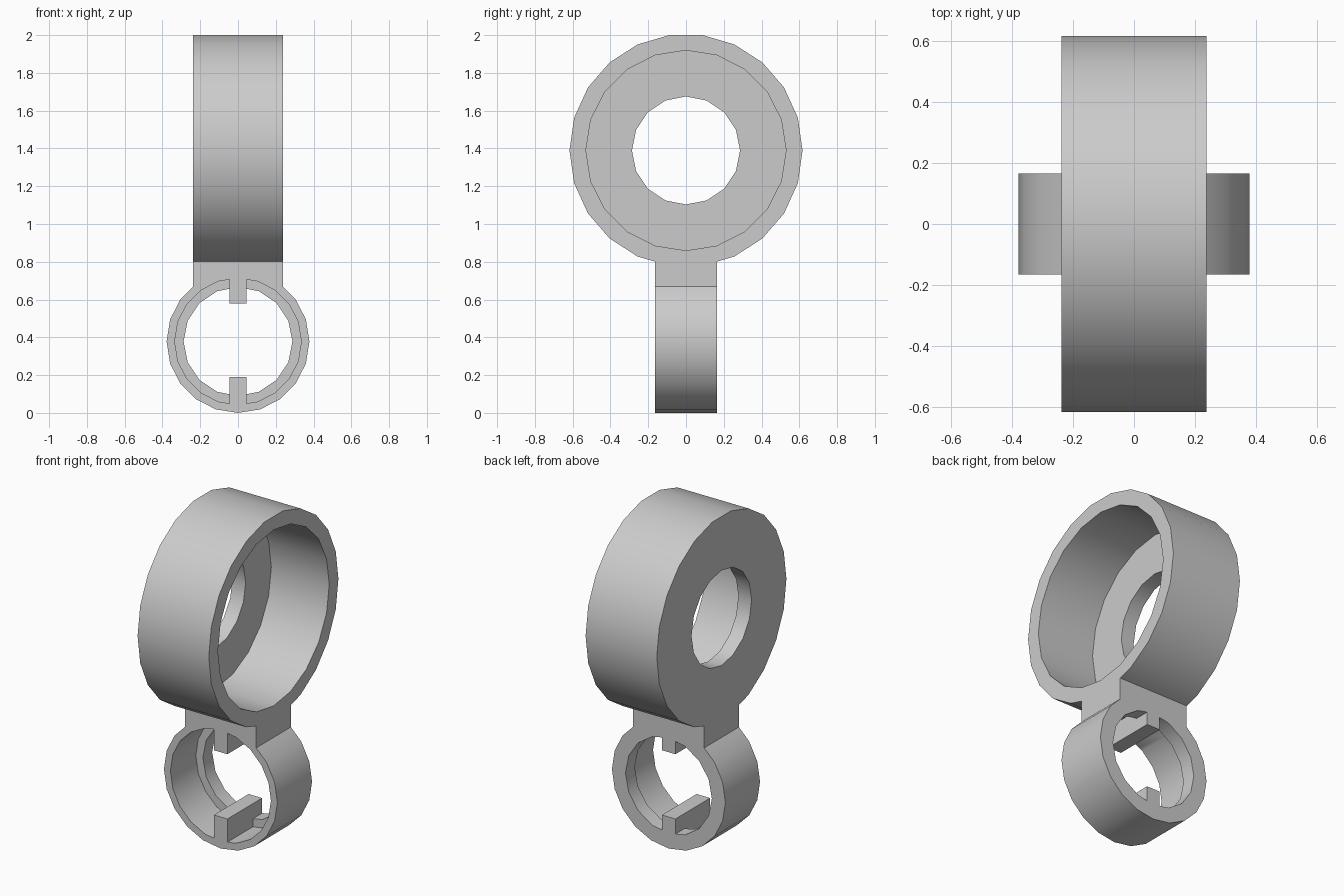
import bpy
import bmesh
import math
from mathutils import Matrix

if "Cube" in bpy.data.objects:
    bpy.data.objects.remove(bpy.data.objects["Cube"], do_unlink=True)

grey = bpy.data.materials.new("plain_grey")
grey.use_nodes = True
COLOUR = (0.6, 0.6, 0.6, 1)
grey.diffuse_color = COLOUR
grey.node_tree.nodes["Principled BSDF"].inputs["Base Color"].default_value = COLOUR

# Shared dimensions
HALF_X, HALF_Y = 0.237, 0.165
WALL = 0.088
BIG_R, SMALL_R = 0.617, 0.378
BIG_Z, SMALL_Z = 2 - BIG_R * math.cos(math.pi / 22), SMALL_R


def add_object(name, bm):
    mesh = bpy.data.meshes.new(name)
    bm.to_mesh(mesh)
    bm.free()
    mesh.materials.append(grey)
    obj = bpy.data.objects.new(name, mesh)
    bpy.context.collection.objects.link(obj)
    return obj


def cylinder(name, axis, radius, start, end, z, sides):
    """Closed cylinder along X or Y, from start to end on that axis."""
    bm = bmesh.new()
    bmesh.ops.create_cone(bm, cap_ends=True, segments=sides, radius1=radius,
                          radius2=radius, depth=end - start)
    turn = Matrix.Rotation(math.pi / 2, 4, "Y" if axis == "X" else "X")
    mid = (start + end) / 2
    place = (mid, 0, z) if axis == "X" else (0, mid, z)
    bm.transform(Matrix.Translation(place) @ turn)
    return add_object(name, bm)


def box(name, half_x, half_y, low, high):
    bm = bmesh.new()
    bmesh.ops.create_cube(bm, size=1)
    bm.transform(Matrix.Translation((0, 0, (low + high) / 2))
                 @ Matrix.Diagonal((2 * half_x, 2 * half_y, high - low, 1)))
    return add_object(name, bm)


def combine(target, other, operation):
    mod = target.modifiers.new(operation.lower(), "BOOLEAN")
    mod.operation = operation
    mod.solver = "EXACT"
    mod.object = other
    bpy.context.view_layer.objects.active = target
    bpy.ops.object.modifier_apply(modifier=mod.name)
    bpy.data.objects.remove(other, do_unlink=True)


# Large cup and small collar joined by a neck block
holder = cylinder("double_ring_holder", "X", BIG_R, -HALF_X, HALF_X, BIG_Z, 22)
combine(holder, box("neck", HALF_X, HALF_Y, 0.66, 0.84), "UNION")
combine(holder, cylinder("collar", "Y", SMALL_R, -HALF_Y, HALF_Y, SMALL_Z, 20), "UNION")

# Stepped bores: a wide recess and a narrower through hole in each ring
cutters = [
    ("cup_recess", "X", 0.53, WALL - HALF_X, 1, BIG_Z, 20),
    ("cup_hole", "X", 0.286, -1, 1, BIG_Z, 16),
    ("collar_recess", "Y", 0.335, -1, HALF_Y - WALL, SMALL_Z, 20),
    ("collar_hole", "Y", 0.288, -1, 1, SMALL_Z, 16),
]
for cutter in cutters:
    combine(holder, cylinder(*cutter), "DIFFERENCE")

# Locating keys inside the collar, top and bottom
for name, low, high in (("lower_key", 0.025, 0.19), ("upper_key", 0.58, 0.735)):
    combine(holder, box(name, 0.045, HALF_Y, low, high), "UNION")

# Smooth curved walls, crisp rims
bpy.ops.object.select_all(action="DESELECT")
holder.select_set(True)
bpy.context.view_layer.objects.active = holder
bpy.ops.object.shade_smooth_by_angle(angle=math.radians(30))
